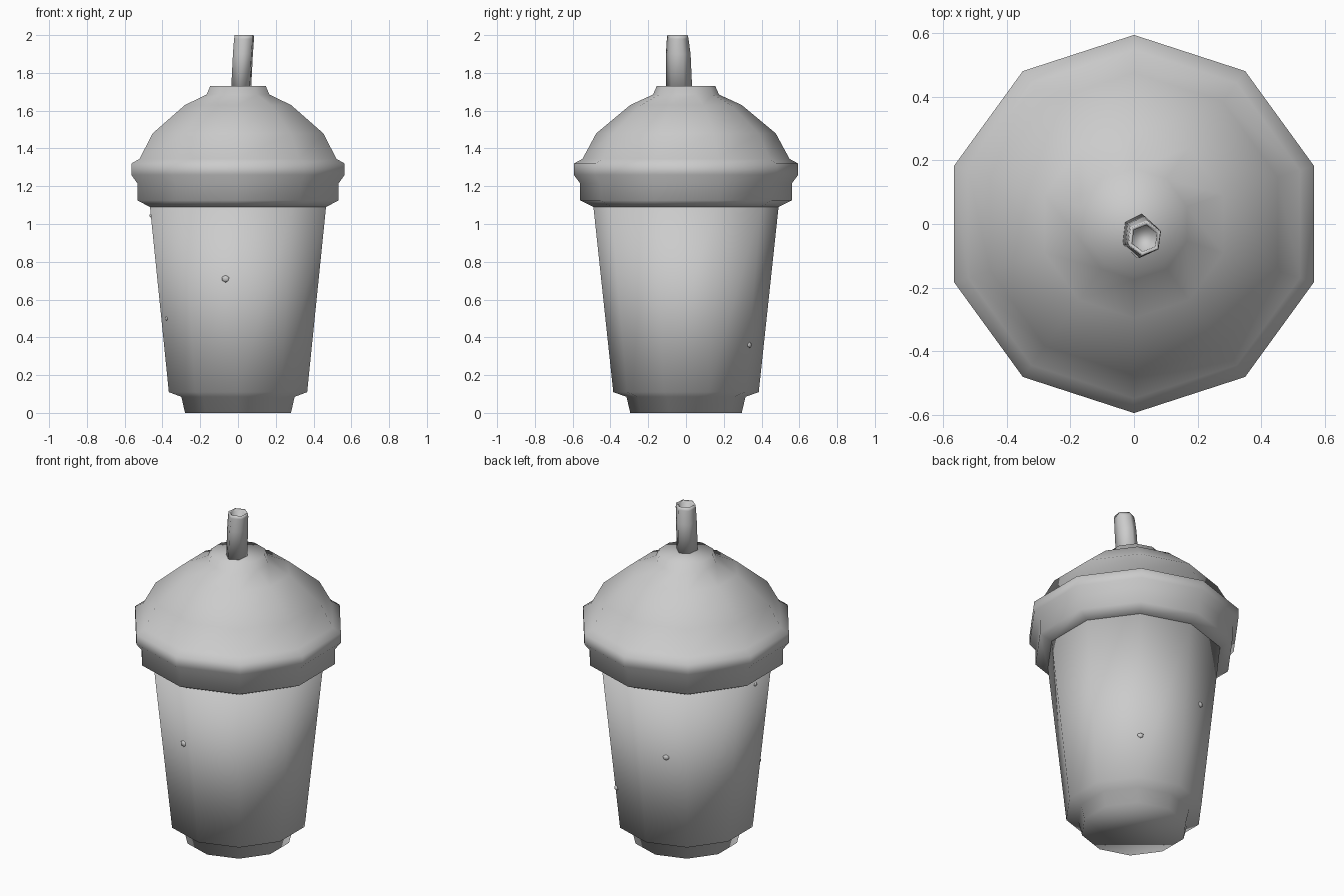
import bpy, math
from mathutils import Vector

if "Cube" in bpy.data.objects:
    bpy.data.objects.remove(bpy.data.objects["Cube"])


def ring_mesh(name, rings, sides, phase):
    """Loft closed rings (cx, cy, z, rx, ry) and cap both ends."""
    verts, faces = [], []
    for cx, cy, z, rx, ry in rings:
        for i in range(sides):
            a = phase + 2 * math.pi * i / sides
            verts.append((cx + rx * math.cos(a), cy + ry * math.sin(a), z))
    for j in range(len(rings) - 1):
        for i in range(sides):
            k = (i + 1) % sides
            faces.append((j * sides + i, j * sides + k,
                          (j + 1) * sides + k, (j + 1) * sides + i))
    faces.append(tuple(reversed(range(sides))))
    last = (len(rings) - 1) * sides
    faces.append(tuple(range(last, last + sides)))
    mesh = bpy.data.meshes.new(name)
    mesh.from_pydata(verts, [], faces)
    mesh.shade_smooth()
    obj = bpy.data.objects.new(name, mesh)
    bpy.context.collection.objects.link(obj)
    return obj


def lathe(name, profile):
    return ring_mesh(name, [(0, 0, z, r, r) for r, z in profile], 10, math.pi / 2)


# Tapered ten-sided cup with a recessed foot
lathe("cup", [(0.295, 0), (0.315, 0.085), (0.385, 0.11), (0.49, 1.09)])

# Domed lid with a stepped rim and a short flat collar
lathe("lid", [(0.49, 1.09), (0.56, 1.125), (0.56, 1.215), (0.594, 1.26),
              (0.594, 1.32), (0.548, 1.345), (0.475, 1.48), (0.295, 1.63),
              (0.175, 1.685), (0.155, 1.73)])

# Leaning six-sided straw with an open mouth
ring_mesh("straw", [(0.016, -0.036, 1.70, 0.057, 0.070),
                    (0.026, -0.041, 1.90, 0.057, 0.066),
                    (0.032, -0.044, 1.98, 0.057, 0.058),
                    (0.033, -0.045, 2.00, 0.054, 0.054),
                    (0.033, -0.045, 1.99, 0.042, 0.042),
                    (0.030, -0.043, 1.88, 0.038, 0.038)], 6, math.radians(82))

# Water droplets resting on the cup wall: angle, height, size
for n, (deg, z, s) in enumerate([(-98.7, 0.71, 0.022), (55, 0.36, 0.018),
                                 (110, 0.67, 0.02), (204, 0.50, 0.013),
                                 (181, 1.045, 0.013)]):
    radius = 0.385 + 0.105 * (z - 0.11) / 0.98
    off = math.radians(deg - 36 * round(deg / 36))
    d = radius * math.cos(math.radians(18)) / math.cos(off)
    a = math.radians(deg)
    bpy.ops.mesh.primitive_ico_sphere_add(
        subdivisions=1, radius=s, location=Vector((d * math.cos(a), d * math.sin(a), z)),
        rotation=(0, 0, a))
    drop = bpy.context.object
    drop.name = f"droplet_{n + 1}"
    drop.scale = (0.6, 1.0, 0.9)
    drop.data.shade_smooth()
